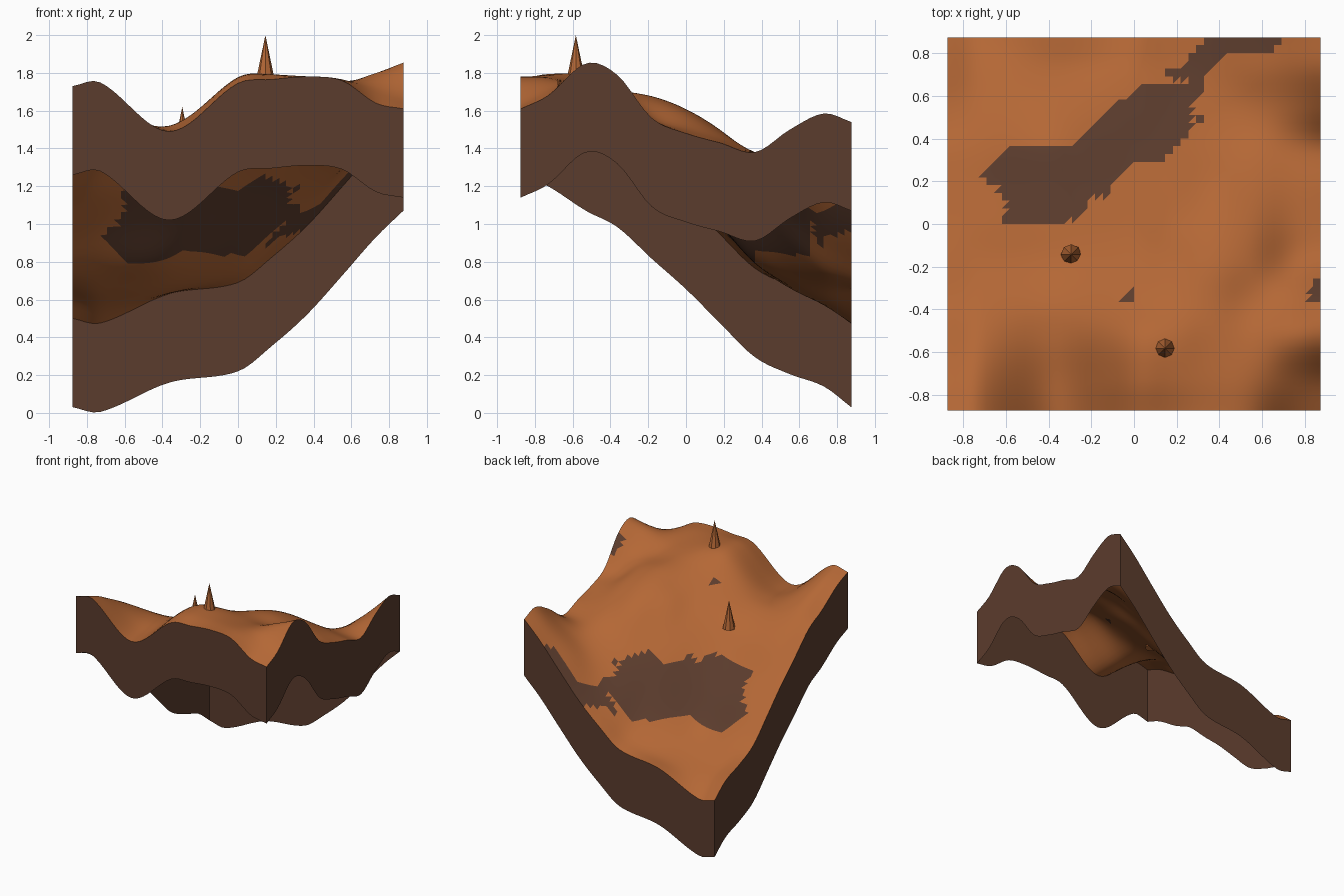
import bpy
import bmesh
from mathutils import Vector

HALF = 0.875          # half width of the square tile
CELLS = 48            # grid cells per side
SKIRT = 0.47          # depth of the cliff sides

default_cube = bpy.data.objects.get("Cube")
if default_cube:
    bpy.data.objects.remove(default_cube, do_unlink=True)


def make_material(name, colour):
    mat = bpy.data.materials.new(name)
    mat.use_nodes = True
    mat.diffuse_color = (*colour, 1)
    shader = mat.node_tree.nodes["Principled BSDF"]
    shader.inputs["Base Color"].default_value = (*colour, 1)
    shader.inputs["Roughness"].default_value = 0.9
    return mat


SAND = make_material("orange_sand", (0.455, 0.136, 0.036))
ROCK = make_material("dark_rock", (0.105, 0.045, 0.026))

# Height profiles across the tile, one for each station from front to back
STATIONS_X = [-HALF, -.73, -.365, 0, .18, .365, .55, .73, HALF]
PROFILES = {
    -HALF: [1.73, 1.75, 1.49, 1.745, 1.765, 1.78, 1.76, 1.64, 1.61],
    -.73: [1.67, 1.70, 1.50, 1.775, 1.79, 1.78, 1.765, 1.71, 1.68],
    -.53: [1.54, 1.60, 1.52, 1.76, 1.78, 1.75, 1.74, 1.80, 1.85],
    -.365: [1.455, 1.50, 1.50, 1.65, 1.70, 1.71, 1.68, 1.71, 1.79],
    -.18: [1.285, 1.35, 1.40, 1.54, 1.62, 1.675, 1.65, 1.56, 1.56],
    0: [1.125, 1.16, 1.22, 1.42, 1.54, 1.605, 1.59, 1.51, 1.48],
    .18: [.945, .98, 1.03, 1.28, 1.39, 1.49, 1.49, 1.45, 1.43],
    .365: [.765, .79, .82, 1.10, 1.22, 1.32, 1.375, 1.38, 1.38],
    .55: [.675, .66, .71, .90, 1.05, 1.18, 1.30, 1.41, 1.50],
    .73: [.61, .57, .64, .75, .90, 1.07, 1.27, 1.44, 1.585],
    HALF: [.50, .475, .63, .69, .825, .99, 1.195, 1.40, 1.54],
}
STATIONS_Y = list(PROFILES)


def spline(knots, values, t):
    """Smooth cubic curve through the values at uneven knots."""
    last = len(knots) - 1
    k = 0
    while k < last - 1 and t > knots[k + 1]:
        k += 1

    def slope(i):
        a, b = max(i - 1, 0), min(i + 1, last)
        return (values[b] - values[a]) / (knots[b] - knots[a])

    width = knots[k + 1] - knots[k]
    s = (t - knots[k]) / width
    ease = s * s * (3 - 2 * s)
    return (values[k] * (1 - ease) + values[k + 1] * ease
            + width * s * (1 - s) * ((1 - s) * slope(k) - s * slope(k + 1)))


def height(x, y):
    column = [spline(STATIONS_X, PROFILES[row], x) for row in STATIONS_Y]
    return spline(STATIONS_Y, column, y)


# Outlines of the bare rock patches, seen from above
PATCHES = [
    [(-.72, .22), (-.59, .37), (-.29, .37), (-.1, .56), (.06, .66), (.34, .66),
     (.34, .62), (.27, .55), (.28, .48), (.25, .42), (.14, .3), (0, .3),
     (-.1, .2), (-.13, .12), (-.2, .14), (-.25, .03), (-.37, 0), (-.64, 0),
     (-.59, .07), (-.64, .17)],
    [(.14, .69), (.16, .74), (.22, .74), (.35, .88), (.72, .88), (.64, .81),
     (.45, .81), (.31, .66)],
    [(-.055, -.35), (-.01, -.3), (0, -.33), (-.02, -.37)],
    [(.81, -.36), (.88, -.36), (.88, -.23), (.83, -.29)],
    [(.29, .47), (.29, .51), (.34, .51), (.34, .47)],
]


def inside(x, y, outline):
    hit = False
    for (ax, ay), (bx, by) in zip(outline, outline[1:] + outline[:1]):
        if (ay > y) != (by > y) and x < ax + (y - ay) * (bx - ax) / (by - ay):
            hit = not hit
    return hit


def finish(name, bm, materials):
    mesh = bpy.data.meshes.new(name)
    bm.to_mesh(mesh)
    bm.free()
    for mat in materials:
        mesh.materials.append(mat)
    obj = bpy.data.objects.new(name, mesh)
    bpy.context.collection.objects.link(obj)


# Rolling ground surface
coords = [-HALF + 2 * HALF * i / CELLS for i in range(CELLS + 1)]
bm = bmesh.new()
grid = [[bm.verts.new((x, y, height(x, y))) for x in coords] for y in coords]
for j in range(CELLS):
    for i in range(CELLS):
        a, b = grid[j][i], grid[j][i + 1]
        c, d = grid[j + 1][i + 1], grid[j + 1][i]
        for corners in ((a, b, c), (a, c, d)):
            face = bm.faces.new(corners)
            face.smooth = True
            mid = face.calc_center_median()
            face.material_index = int(any(inside(mid.x, mid.y, p) for p in PATCHES))
rim = [[v.co.copy() for v in side] for side in (
    grid[0], [row[-1] for row in grid],
    grid[-1][::-1], [row[0] for row in grid][::-1])]
finish("ground", bm, [SAND, ROCK])

# Cliff sides hanging from the rim, open underneath
bm = bmesh.new()
for side in rim:
    upper = [bm.verts.new(co) for co in side]
    lower = [bm.verts.new(co - Vector((0, 0, SKIRT))) for co in side]
    for i in range(CELLS):
        bm.faces.new((lower[i], lower[i + 1], upper[i + 1], upper[i]))
finish("cliff_sides", bm, [ROCK])

# Pointed spires standing on the ground
for name, x, y, tip in (("small_spire", -.295, -.143, 1.62),
                        ("tall_spire", .145, -.583, 2.0)):
    bm = bmesh.new()
    bmesh.ops.create_cone(bm, cap_ends=True, segments=8, radius1=.048,
                          radius2=0, depth=.23)
    bmesh.ops.translate(bm, verts=bm.verts, vec=(x, y, tip - .115))
    finish(name, bm, [SAND])
